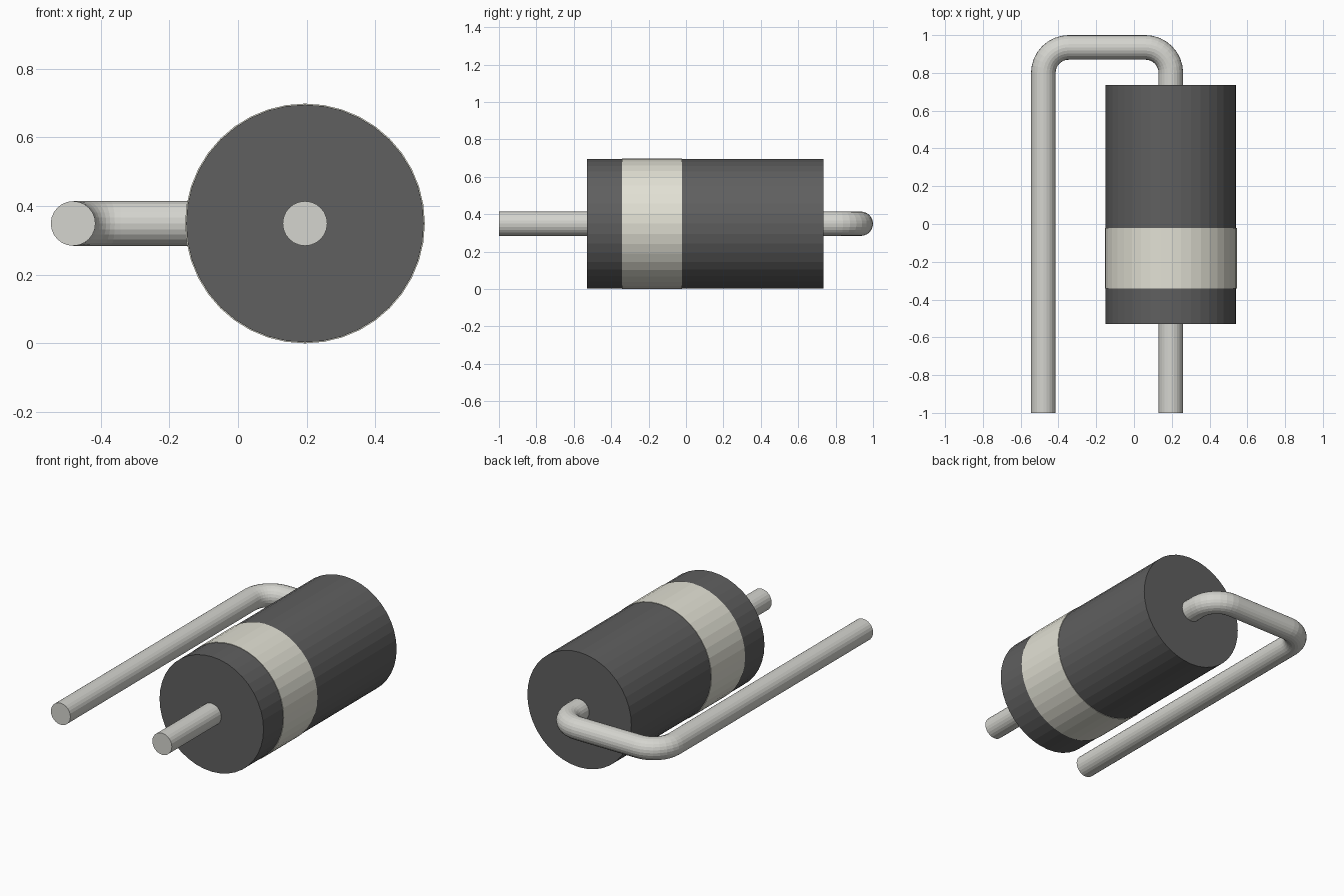
import bpy
from math import sin, cos, pi

if "Cube" in bpy.data.objects:
    bpy.data.objects.remove(bpy.data.objects["Cube"])

AXIS_X, AXIS_Z = 0.195, 0.349      # centre line of the body
LEAD_X, LEAD_R, BEND_R = -0.48, 0.065, 0.135
TOP_Y = 1 - LEAD_R


def material(name, colour):
    m = bpy.data.materials.new(name)
    m.diffuse_color = (*colour, 1)
    m.use_nodes = True
    m.node_tree.nodes["Principled BSDF"].inputs["Base Color"].default_value = m.diffuse_color
    return m


def barrel(name, y0, y1, radius, mat):
    bpy.ops.mesh.primitive_cylinder_add(
        vertices=40, radius=radius, depth=y1 - y0,
        location=(AXIS_X, (y0 + y1) / 2, AXIS_Z), rotation=(pi / 2, 0, 0))
    ob = bpy.context.object
    ob.name = name
    ob.data.materials.append(mat)
    return ob


def arc(cx, cy, a0, a1, n=8):
    return [(cx + BEND_R * cos(a0 + (a1 - a0) * i / n),
             cy + BEND_R * sin(a0 + (a1 - a0) * i / n)) for i in range(n + 1)]


dark = material("dark_plastic", (0.115, 0.115, 0.115))
cream = material("cream_band", (0.76, 0.75, 0.66))
metal = material("tinned_metal", (0.66, 0.66, 0.62))

# Cylindrical body and the slightly raised polarity band
barrel("body", -0.53, 0.735, 0.346, dark)
barrel("polarity_band", -0.342, -0.022, 0.349, cream)

# Wire lead running through the body, bent back alongside it
path = ([(AXIS_X, -1)]
        + arc(AXIS_X - BEND_R, TOP_Y - BEND_R, 0, pi / 2)
        + arc(LEAD_X + BEND_R, TOP_Y - BEND_R, pi / 2, pi)
        + [(LEAD_X, -1)])
curve = bpy.data.curves.new("wire_lead", 'CURVE')
curve.dimensions = '3D'
curve.bevel_depth = LEAD_R
curve.bevel_resolution = 10
curve.use_fill_caps = True
spline = curve.splines.new('POLY')
spline.points.add(len(path) - 1)
for p, (x, y) in zip(spline.points, path):
    p.co = (x, y, AXIS_Z, 1)
spline.use_smooth = False
lead = bpy.data.objects.new("wire_lead", curve)
bpy.context.collection.objects.link(lead)
curve.materials.append(metal)

# Turn the lead into a mesh
bpy.ops.object.select_all(action='DESELECT')
lead.select_set(True)
bpy.context.view_layer.objects.active = lead
bpy.ops.object.convert(target='MESH')
bpy.ops.object.shade_flat()
